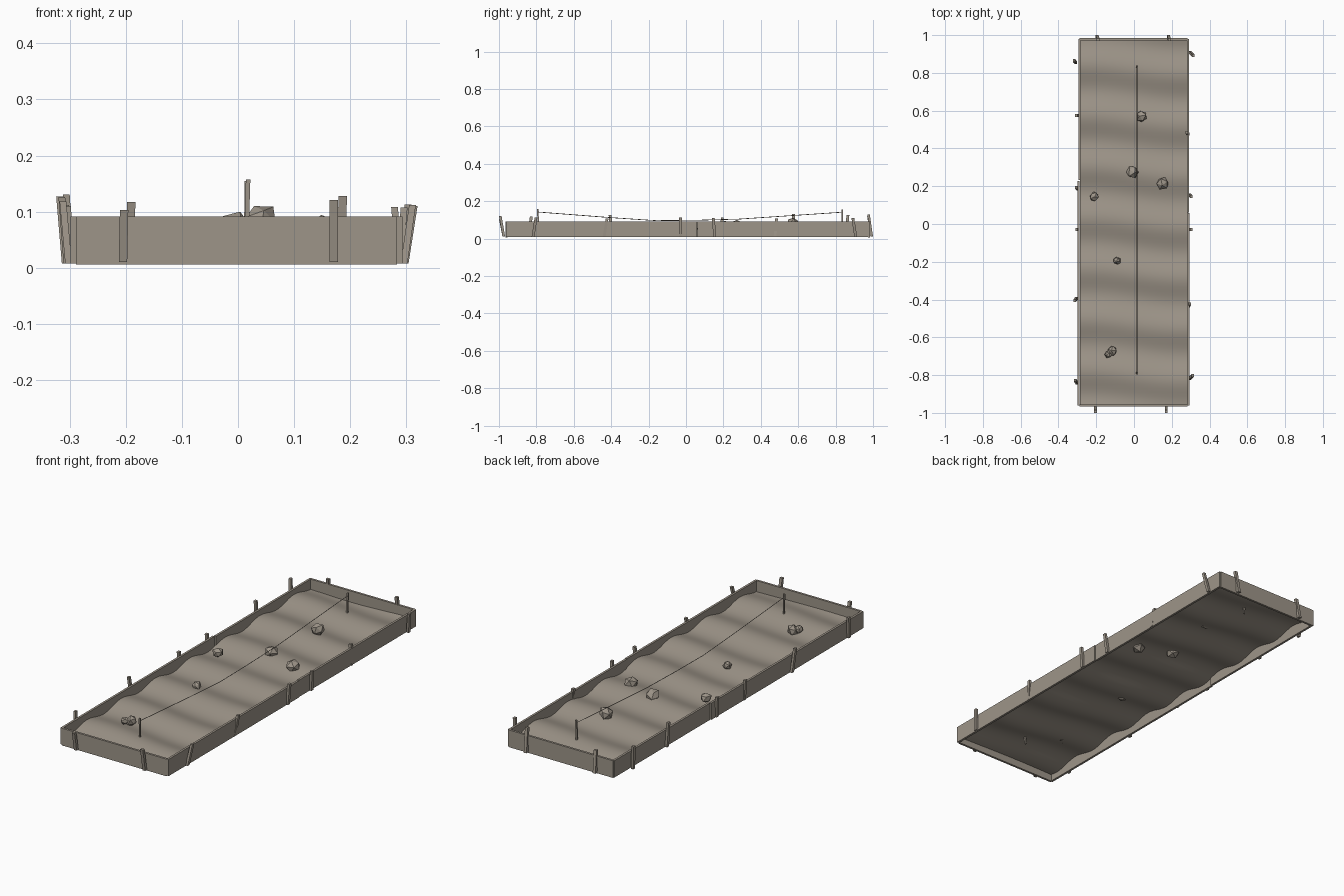
import bpy, bmesh, math, random
from mathutils import Vector, Matrix

if "Cube" in bpy.data.objects:
    bpy.data.objects.remove(bpy.data.objects["Cube"])

random.seed(4)


def material(name, rgb):
    m = bpy.data.materials.new(name)
    m.diffuse_color = (*rgb, 1)
    m.use_nodes = True
    m.node_tree.nodes["Principled BSDF"].inputs["Base Color"].default_value = m.diffuse_color
    return m


GREY = material("weathered grey brown", (0.34, 0.30, 0.25))


def finish(name, bm, smooth=False):
    bmesh.ops.recalc_face_normals(bm, faces=bm.faces)
    me = bpy.data.meshes.new(name)
    bm.to_mesh(me)
    bm.free()
    me.materials.append(GREY)
    for p in me.polygons:
        p.use_smooth = smooth
    ob = bpy.data.objects.new(name, me)
    bpy.context.collection.objects.link(ob)
    return ob


def bar(name, a, b, width, depth):
    """Box running from a to b; width along x, depth along y."""
    bm = bmesh.new()
    bmesh.ops.create_cube(bm, size=1)
    a, b = Vector(a), Vector(b)
    for v in bm.verts:
        base = b if v.co.z > 0 else a
        v.co = base + Vector((v.co.x * width, v.co.y * depth, 0))
    return finish(name, bm)


def soil_height(x, y):
    return (0.05 + 0.012 * math.sin(2 * math.pi * (y + 0.33) / 0.27 + 0.6 * math.sin(6 * x))
            + 0.003 * math.sin(9 * x + 5 * y))


# rippled soil sheet, open underneath
bm = bmesh.new()
bmesh.ops.create_grid(bm, x_segments=24, y_segments=90, size=1)
for v in bm.verts:
    x, y = v.co.x * 0.285, v.co.y * 0.966 + 0.01
    v.co = (x, y, soil_height(x, y))
soil = finish("soil", bm, smooth=True)

# plank frame, long sides made of two boards each
Z0, Z1 = 0.008, 0.091
for side, x, split in (("left", -0.29, 0.23), ("right", 0.286, 0.06)):
    for part, y0, y1, dx in (("front", -0.962, split - 0.002, -0.003),
                             ("back", split + 0.002, 0.98, 0.002)):
        yc = (y0 + y1) / 2
        xx = x + (dx if side == "left" else -dx * 0.6)
        bar(f"{side}_{part}_plank", (xx, yc, Z0), (xx, yc, Z1), 0.011, y1 - y0)
for name, y in (("front_plank", -0.96), ("back_plank", 0.978)):
    bar(name, (-0.003, y, Z0 - 0.002), (-0.003, y, Z1), 0.572, 0.011)

# stakes along the long sides: y, bottom x, top x, top z, lean in y
side_stakes = [
    (0.86, -0.308, -0.318, 0.127, 0.006), (0.575, -0.298, -0.306, 0.131, 0.0),
    (0.19, -0.298, -0.307, 0.112, 0.004), (-0.03, -0.296, -0.304, 0.110, 0.0),
    (-0.40, -0.305, -0.314, 0.126, -0.006), (-0.835, -0.302, -0.312, 0.118, 0.008),
    (0.90, 0.298, 0.314, 0.110, -0.008), (0.48, 0.287, 0.279, 0.108, 0.004),
    (0.15, 0.294, 0.303, 0.110, -0.004), (-0.03, 0.294, 0.303, 0.113, 0.0),
    (-0.43, 0.288, 0.296, 0.107, 0.008), (-0.81, 0.296, 0.311, 0.112, 0.008)]
for y, xb, xt, zt, lean in side_stakes:
    bar("side_stake", (xb, y - lean, 0.008), (xt, y + lean, zt), 0.012, 0.015)

# stakes at the two ends
for xb, xt, yb, yt, zt in ((-0.205, -0.203, -0.974, -0.993, 0.103), (0.171, 0.171, -0.974, -0.993, 0.121),
                           (-0.196, -0.190, 0.993, 0.976, 0.117), (0.182, 0.187, 0.993, 0.976, 0.128)):
    bar("end_stake", (xb, yb, 0.010), (xt, yt, zt), 0.015, 0.014)

# line posts and the sagging string between them
bar("front_line_post", (0.014, -0.787, 0.025), (0.018, -0.793, 0.157), 0.008, 0.008)
bar("back_line_post", (0.014, 0.833, 0.025), (0.016, 0.836, 0.155), 0.008, 0.008)
path = [(-0.79, 0.142), (-0.40, 0.112), (-0.16, 0.096), (0.05, 0.098),
        (0.28, 0.104), (0.55, 0.122), (0.834, 0.141)]
cu = bpy.data.curves.new("string", "CURVE")
cu.dimensions = "3D"
cu.bevel_depth = 0.0018
cu.bevel_resolution = 0
cu.use_fill_caps = True
sp = cu.splines.new("POLY")
sp.points.add(len(path) - 1)
for p, (y, z) in zip(sp.points, path):
    p.co = (0.016, y, z, 1)
cu.materials.append(GREY)
bpy.context.collection.objects.link(bpy.data.objects.new("string", cu))

# faceted stones half sunk in the soil: x, y, radius, top z
stones = [(0.04, 0.57, 0.034, 0.110), (-0.01, 0.275, 0.034, 0.100), (0.15, 0.215, 0.034, 0.094),
          (-0.21, 0.145, 0.027, 0.086), (-0.09, -0.195, 0.023, 0.082),
          (-0.115, -0.672, 0.027, 0.088), (-0.137, -0.69, 0.022, 0.082)]
for x, y, r, top in stones:
    bm = bmesh.new()
    bmesh.ops.create_icosphere(bm, subdivisions=1, radius=r)
    bmesh.ops.rotate(bm, verts=bm.verts, matrix=Matrix.Rotation(random.uniform(0, 6), 3, "Z")
                     @ Matrix.Rotation(random.uniform(-0.5, 0.5), 3, "X"))
    for v in bm.verts:
        v.co *= random.uniform(0.85, 1.1)
        v.co.z *= 0.95
    shift = top - max(v.co.z for v in bm.verts)
    bmesh.ops.translate(bm, verts=bm.verts, vec=(x, y, shift))
    finish("stone", bm)
